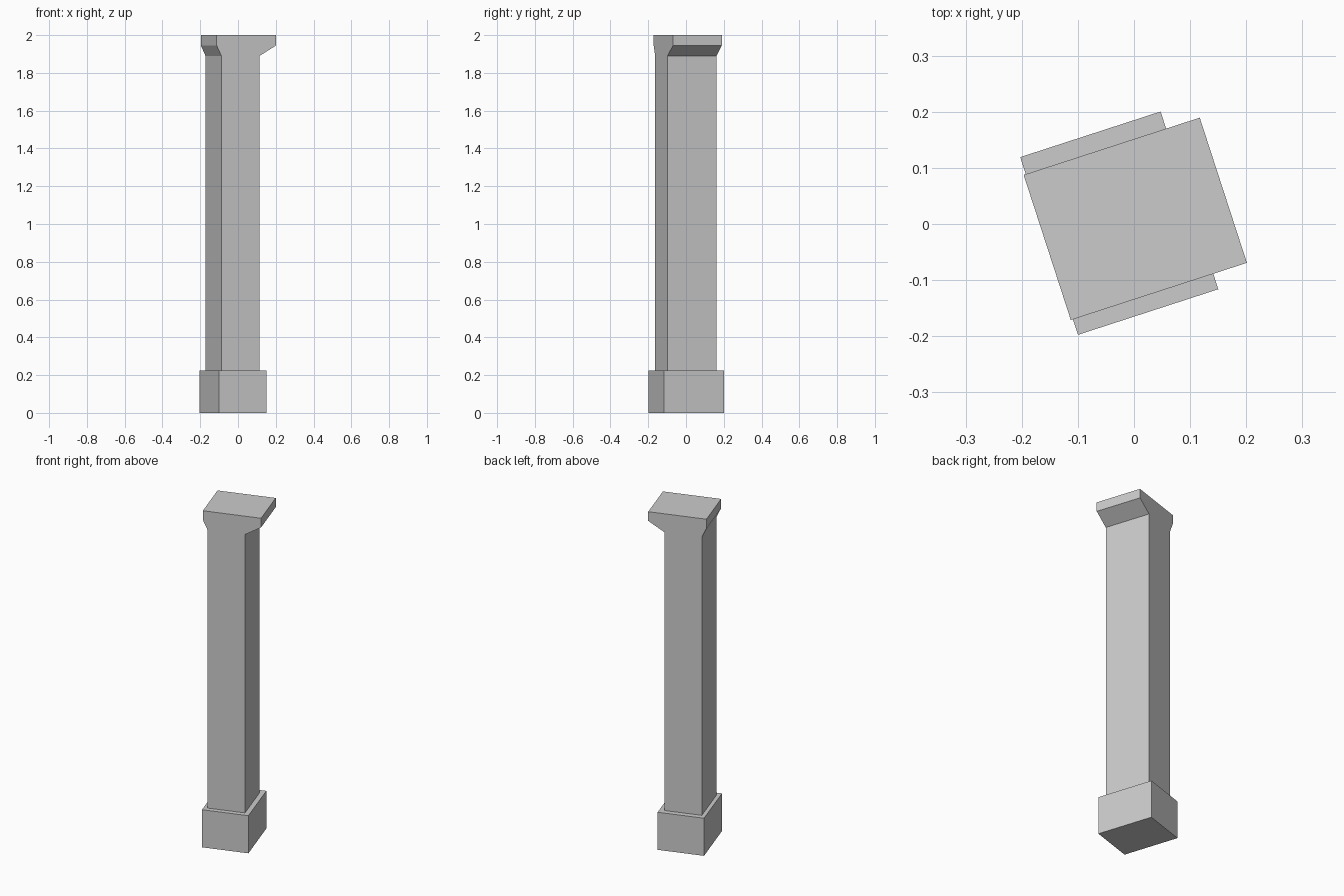
import bpy, bmesh
from math import radians
from mathutils import Matrix, Vector

if "Cube" in bpy.data.objects:
    bpy.data.objects.remove(bpy.data.objects["Cube"])

TURN = Matrix.Rotation(radians(18), 4, 'Z')  # the pillar is turned about z


def extrude_profile(name, profile, y0, y1):
    """Extrude an x-z outline from y0 to y1, then turn it."""
    bm = bmesh.new()
    face = bm.faces.new([bm.verts.new((x, y0, z)) for x, z in profile])
    ext = bmesh.ops.extrude_face_region(bm, geom=[face])
    moved = [g for g in ext["geom"] if isinstance(g, bmesh.types.BMVert)]
    bmesh.ops.translate(bm, verts=moved, vec=Vector((0, y1 - y0, 0)))
    bmesh.ops.transform(bm, matrix=TURN, verts=bm.verts)
    bmesh.ops.recalc_face_normals(bm, faces=bm.faces)
    mesh = bpy.data.meshes.new(name)
    bm.to_mesh(mesh)
    bm.free()
    obj = bpy.data.objects.new(name, mesh)
    bpy.context.collection.objects.link(obj)
    return obj


# Block at the foot
extrude_profile("base", [(-0.156, 0), (0.107, 0), (0.107, 0.225), (-0.156, 0.225)],
                -0.157, 0.176)

# Shaft with a capital that flares to both sides, flush at front and back
extrude_profile("shaft_and_capital",
                [(-0.134, 0.225), (0.079, 0.225), (0.079, 1.89), (0.17, 1.945),
                 (0.17, 2.0), (-0.16, 2.0), (-0.16, 1.945), (-0.134, 1.89)],
                -0.128, 0.144)
